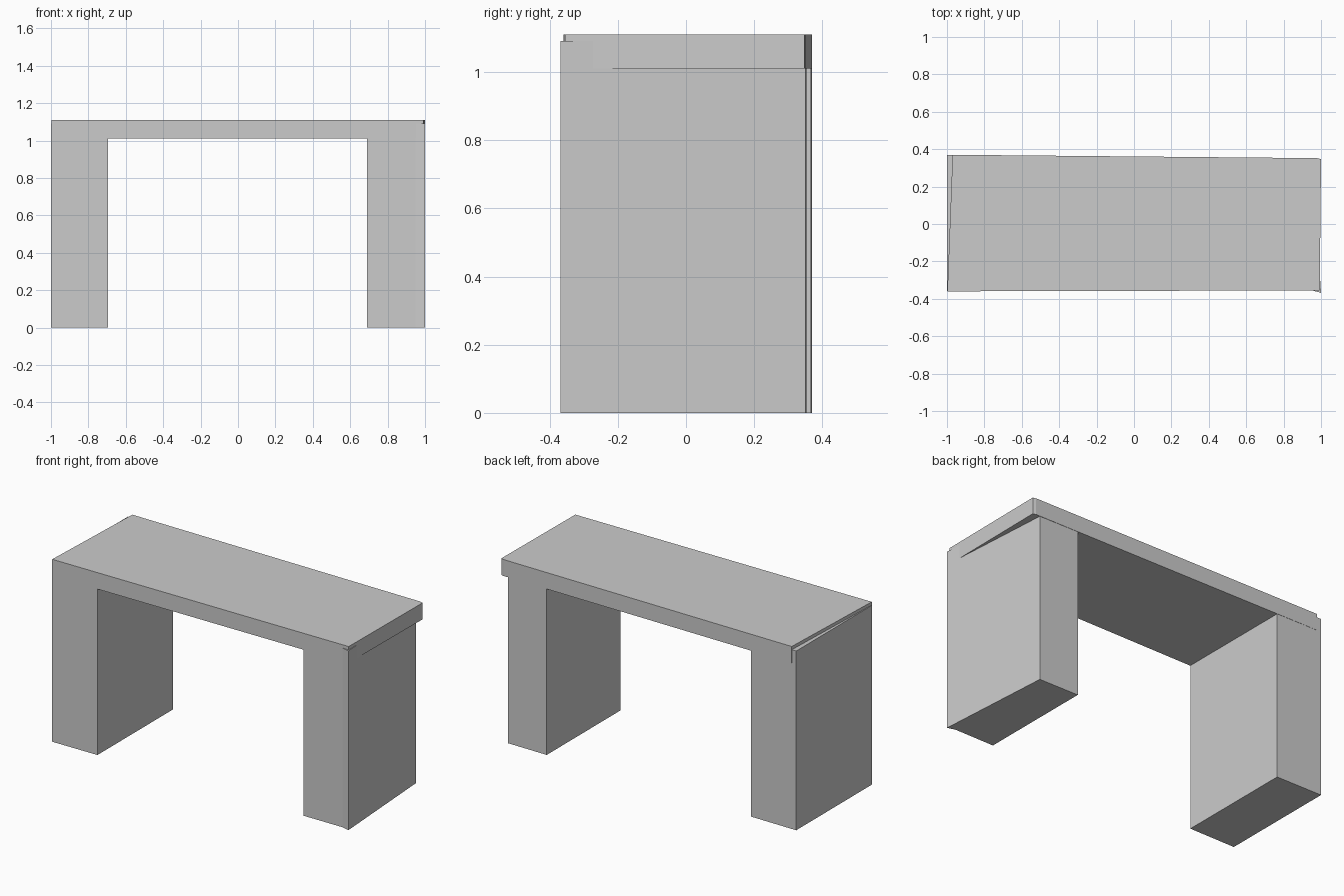
import bpy
import bmesh

old = bpy.data.objects.get("Cube")
if old:
    bpy.data.objects.remove(old, do_unlink=True)

grey = bpy.data.materials.new("plain_grey")
grey.use_nodes = True
grey.diffuse_color = (0.6, 0.6, 0.6, 1)
grey.node_tree.nodes["Principled BSDF"].inputs["Base Color"].default_value = (0.6, 0.6, 0.6, 1)


def block(name, outline, bottom, top):
    """Extrude a plan outline (counter-clockwise) between two heights."""
    bm = bmesh.new()
    base = bm.faces.new([bm.verts.new((x, y, bottom)) for x, y in outline])
    result = bmesh.ops.extrude_face_region(bm, geom=[base], use_keep_orig=True)
    for item in result["geom"]:
        if isinstance(item, bmesh.types.BMVert):
            item.co.z = top
    bmesh.ops.recalc_face_normals(bm, faces=bm.faces[:])
    mesh = bpy.data.meshes.new(name)
    bm.to_mesh(mesh)
    bm.free()
    mesh.materials.append(grey)
    obj = bpy.data.objects.new(name, mesh)
    bpy.context.collection.objects.link(obj)
    return obj


# Slightly skewed top slab
block("top_slab", [(-0.998, -0.36), (0.993, -0.355), (1, 0.347),
                   (0.98, 0.352), (-0.97, 0.37)], 1.01, 1.11)

# Leg with a tapering outer side, tucked under the slab at the back
block("left_leg", [(0.69, -0.355), (0.95, -0.3545), (1, -0.368),
                   (0.953, 0.35), (0.69, 0.353)], 0, 1.09)

# Squarer leg, its back outer corner pokes past the slab
block("right_leg", [(-1, -0.359), (-0.695, -0.358),
                    (-0.695, 0.366), (-1, 0.369)], 0, 1.09)
